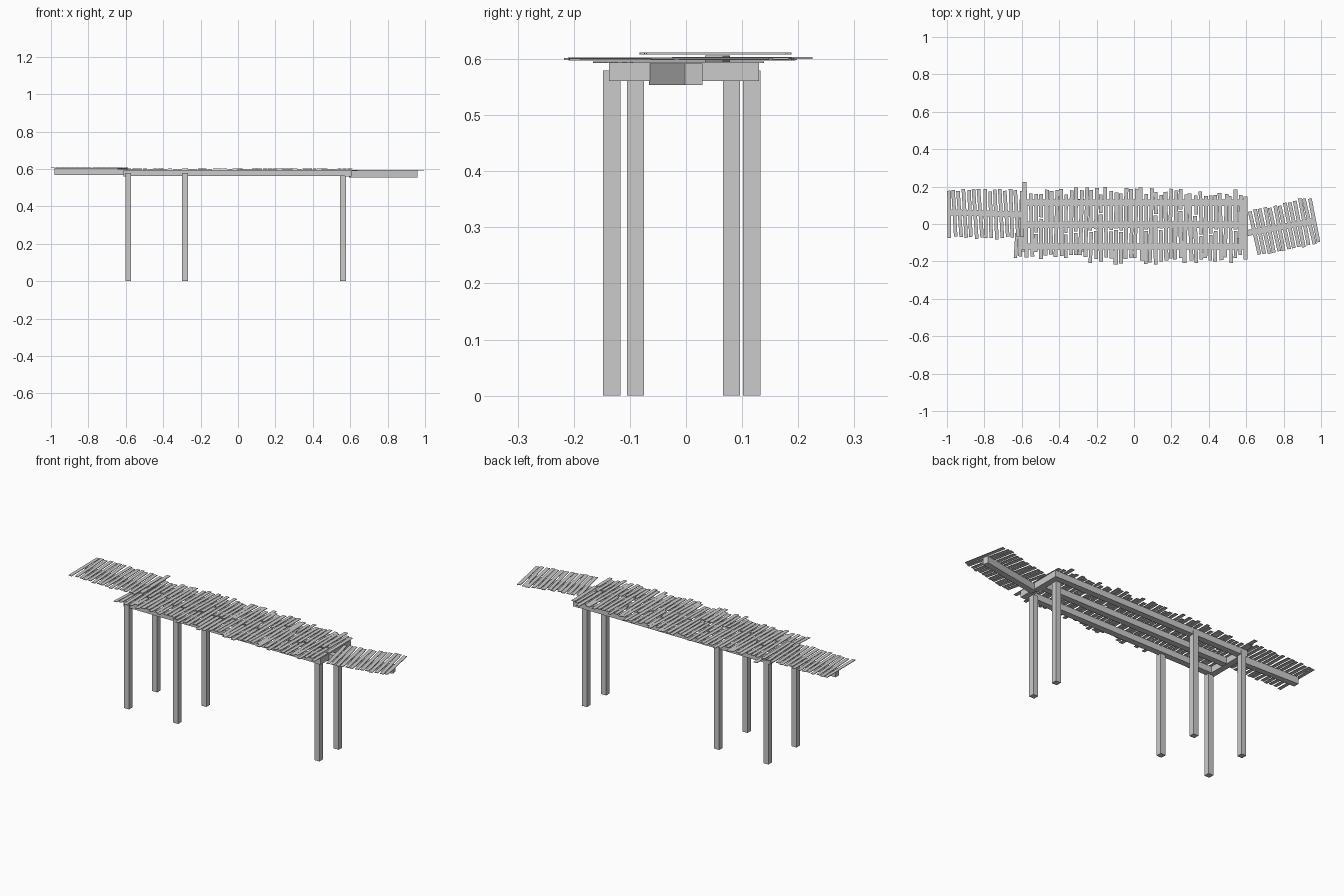
import bpy, bmesh, math, random
from mathutils import Matrix, Vector

if "Cube" in bpy.data.objects:
    bpy.data.objects.remove(bpy.data.objects["Cube"])

random.seed(7)


def add_box(bm, c, size, angle=0.0):
    """Add a box centred on c, turned about z by angle (radians)."""
    m = (Matrix.Translation(Vector(c)) @ Matrix.Rotation(angle, 4, 'Z')
         @ Matrix.Diagonal((*size, 1.0)))
    bmesh.ops.create_cube(bm, size=1.0, matrix=m)


def finish(bm, name):
    me = bpy.data.meshes.new(name)
    bm.to_mesh(me)
    bm.free()
    ob = bpy.data.objects.new(name, me)
    bpy.context.collection.objects.link(ob)
    return ob


def box(name, c, size, angle=0.0):
    bm = bmesh.new()
    add_box(bm, c, size, angle)
    return finish(bm, name)


def beam(name, p, q, width, z0, z1):
    """Straight horizontal beam from p to q."""
    d = Vector(q) - Vector(p)
    mid = (Vector(p) + Vector(q)) / 2
    return box(name, (mid.x, mid.y, (z0 + z1) / 2),
               (d.length, width, z1 - z0), math.atan2(d.y, d.x))


# Posts: two wide pairs on the left, a narrower pair on the right
for label, x, ys, top in (("left", -0.587, (-0.132, 0.117), 0.58),
                          ("middle", -0.283, (-0.132, 0.117), 0.58),
                          ("right", 0.562, (-0.09, 0.081), 0.562)):
    for side, y in zip(("front", "back"), ys):
        box(f"{label}_{side}_post", (x, y, top / 2), (0.031, 0.031, top))

# Frame under the main deck
for name, y in (("front", -0.12), ("centre", -0.004), ("back", 0.113)):
    beam(f"{name}_long_beam", (-0.61, y), (0.605, y), 0.034, 0.562, 0.596)
for name, x in (("left", -0.595), ("right", 0.59)):
    beam(f"{name}_end_beam", (x, -0.137), (x, 0.13), 0.034, 0.561, 0.596)

# Single beams carrying the two walkway extensions
beam("left_walkway_beam", (-0.98, 0.062), (-0.59, 0.05), 0.032, 0.568, 0.606)
beam("right_walkway_beam", (0.595, -0.05), (0.957, 0.014), 0.032, 0.554, 0.592)

# Main deck planks, some broken into two or three pieces
bm = bmesh.new()
n = 46
for i in range(n):
    t = i / (n - 1)
    x = -0.603 + 1.2 * t
    hi = 0.183 - 0.015 * t + random.uniform(-0.02, 0.025)
    lo = -0.163 - 0.045 * math.sin(math.pi * min(t * 0.8, 1)) + random.uniform(-0.02, 0.022)
    cuts = [lo, hi]
    if random.random() < 0.4:
        cuts.insert(1, random.uniform(-0.07, 0.08))
    for a, b in zip(cuts, cuts[1:]):
        add_box(bm, (x + random.uniform(-0.002, 0.002), (a + b) / 2,
                     0.6 + random.uniform(-0.001, 0.001)),
                (random.uniform(0.018, 0.022), b - a - 0.008, 0.003),
                math.radians(random.uniform(-1.8, 1.8)))
# longest plank and the loose plank at the left corner
add_box(bm, (-0.584, 0.1, 0.602), (0.021, 0.25, 0.003), 0.02)
add_box(bm, (-0.63, -0.115, 0.6), (0.018, 0.135, 0.003), -0.06)
finish(bm, "main_deck_planks")

# Left walkway planks, a little higher
bm = bmesh.new()
n = 15
for i in range(n):
    x = -0.988 + 0.388 * i / (n - 1)
    add_box(bm, (x, 0.052 + 0.004 * i / n + random.uniform(-0.005, 0.005), 0.61),
            (0.019, 0.258 + random.uniform(-0.012, 0.012), 0.003),
            math.radians(random.uniform(-1, 5)) if i else 0.01)
finish(bm, "left_walkway_planks")

# Right walkway planks, turned and a little lower
bm = bmesh.new()
n = 13
for i in range(n):
    t = i / (n - 1)
    add_box(bm, (0.645 + 0.318 * t, -0.05 + 0.07 * t + random.uniform(-0.004, 0.004), 0.5945),
            (0.02, 0.243 + random.uniform(-0.012, 0.012), 0.003),
            math.radians(12 + random.uniform(-1.5, 1.5)))
finish(bm, "right_walkway_planks")
